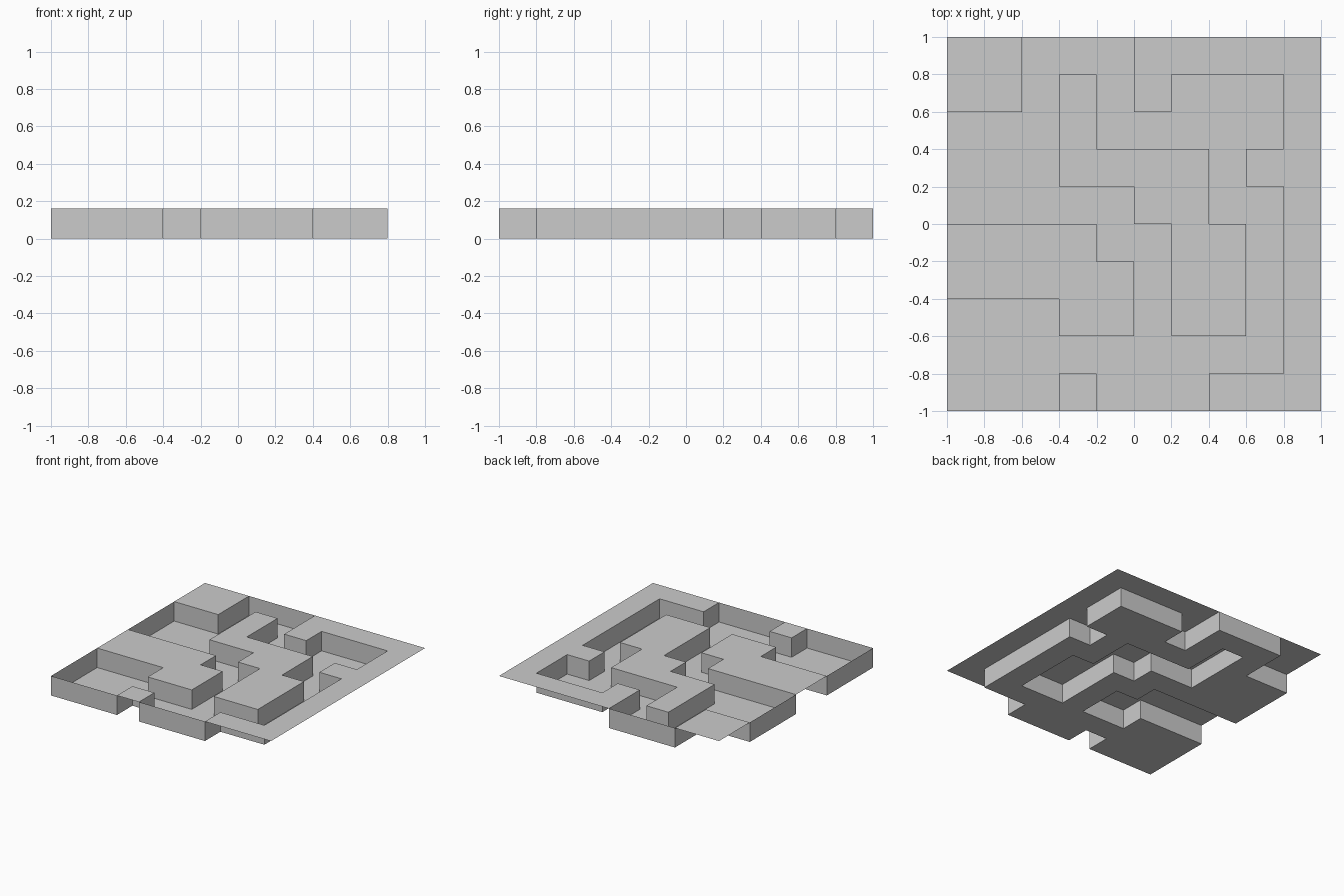
import bpy, bmesh

if "Cube" in bpy.data.objects:
    bpy.data.objects.remove(bpy.data.objects["Cube"])

# Floor plan, back row first: '#' = upper level, '.' = sunken level
PLAN = [
    "##...#####",
    "##.#.#...#",
    "...#.....#",
    "...####.##",
    ".....##..#",
    "####..##.#",
    "#####.##.#",
    "...##.##.#",
    ".........#",
    "...#...###",
]
N, CELL, TOP = 10, 0.2, 0.16
rows = PLAN[::-1]


def is_low(i, j):
    return 0 <= i < N and 0 <= j < N and rows[j][i] == "."


def quad(bm, corners):
    bm.faces.new([bm.verts.new((x * CELL - 1, y * CELL - 1, z)) for x, y, z in corners])


bm = bmesh.new()
for j in range(N):
    for i in range(N):
        ring = [(i, j), (i + 1, j), (i + 1, j + 1), (i, j + 1)]
        low = is_low(i, j)
        # Flat tile at its level
        quad(bm, [(x, y, 0 if low else TOP) for x, y in ring])
        if not low:
            continue
        # Walls around sunken tiles, including the outer rim
        for k, (di, dj) in enumerate([(0, -1), (1, 0), (0, 1), (-1, 0)]):
            if not is_low(i + di, j + dj):
                a, b = ring[k], ring[(k + 1) % 4]
                quad(bm, [(*b, 0), (*a, 0), (*a, TOP), (*b, TOP)])

bmesh.ops.remove_doubles(bm, verts=bm.verts, dist=0.001)
mesh = bpy.data.meshes.new("sunken_terrain_tile")
bm.to_mesh(mesh)
bm.free()
bpy.context.collection.objects.link(bpy.data.objects.new("sunken_terrain_tile", mesh))
